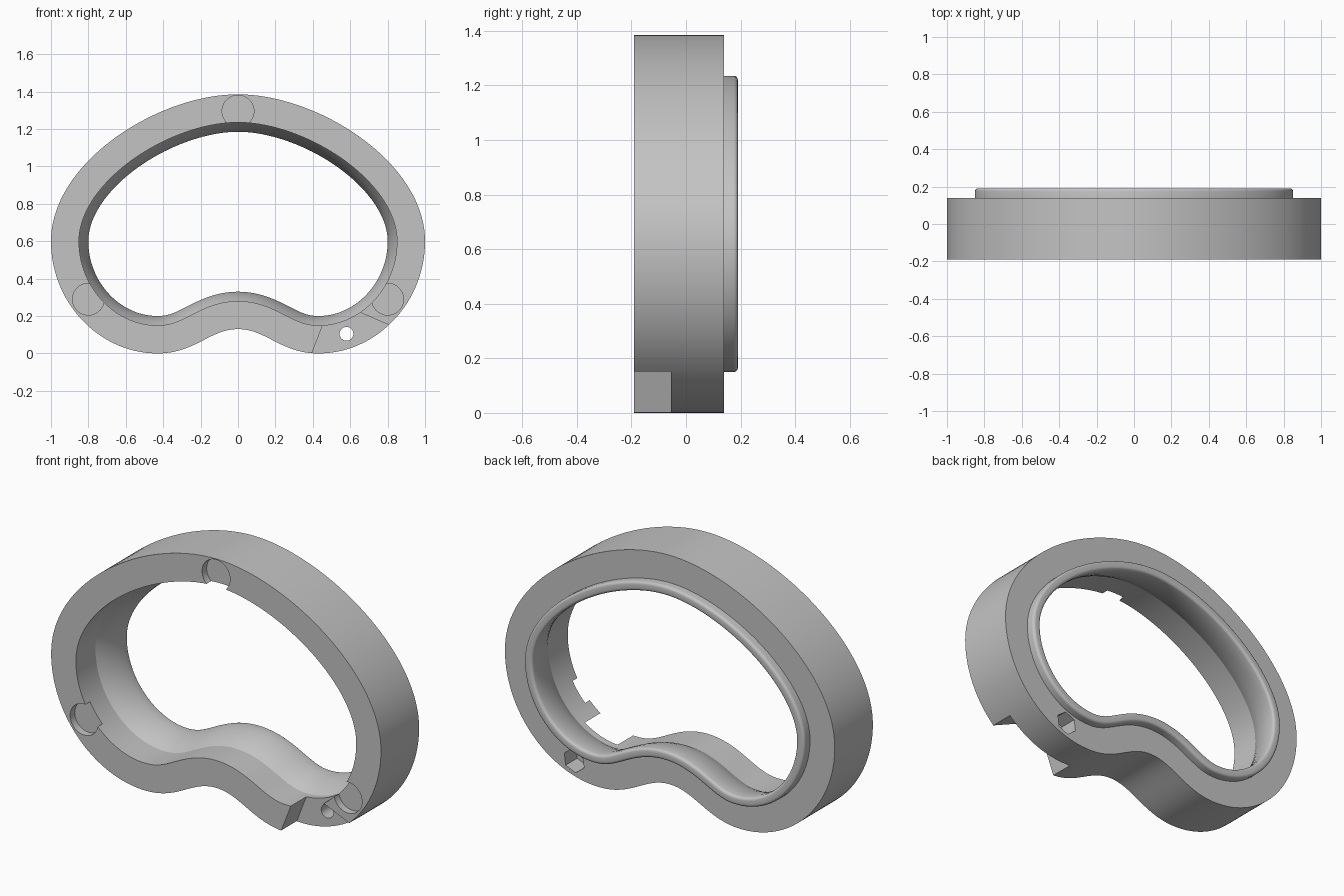
import bpy, bmesh, math
from mathutils import Vector
from mathutils.geometry import interpolate_bezier

cube = bpy.data.objects.get("Cube")
if cube:
    bpy.data.objects.remove(cube, do_unlink=True)

grey = bpy.data.materials.new("plain_grey")
grey.use_nodes = True
grey.diffuse_color = (0.55, 0.55, 0.55, 1)
grey.node_tree.nodes["Principled BSDF"].inputs["Base Color"].default_value = grey.diffuse_color

FRONT, BACK, LIP = -0.19, 0.14, 0.19


def make_object(name, bm):
    bmesh.ops.recalc_face_normals(bm, faces=bm.faces)
    mesh = bpy.data.meshes.new(name)
    bm.to_mesh(mesh)
    bm.free()
    mesh.materials.append(grey)
    obj = bpy.data.objects.new(name, mesh)
    bpy.context.collection.objects.link(obj)
    return obj


def prism(name, outline, y0, y1):
    """Solid with an x/z outline between two depths."""
    bm = bmesh.new()
    face = bm.faces.new([bm.verts.new((x, y0, z)) for x, z in outline])
    new = bmesh.ops.extrude_face_region(bm, geom=[face])["geom"]
    for v in new:
        if isinstance(v, bmesh.types.BMVert):
            v.co.y = y1
    return make_object(name, bm)


def circle(x, z, r, n, turn=0.0):
    angles = [turn + 2 * math.pi * i / n for i in range(n)]
    return [(x + r * math.cos(a), z + r * math.sin(a)) for a in angles]


def arc(cx, cy, r, start, end, n=4):
    angles = [math.radians(start + (end - start) * i / n) for i in range(n + 1)]
    return [(cx + r * math.cos(a), cy + r * math.sin(a)) for a in angles]


# Kidney outline: half from three curve pieces, then mirrored
pieces = [
    ((0, 1.385), (0.43, 1.385), (1, 1.02), (1, 0.6)),
    ((1, 0.6), (1, 0.27), (0.74, 0), (0.43, 0)),
    ((0.43, 0), (0.23, 0), (0.15, 0.13), (0, 0.13)),
]
half = []
for piece in pieces:
    half += interpolate_bezier(*[Vector(p) for p in piece], 40)[:-1]
half.append(Vector((0, 0.13)))
outline = half + [Vector((-p.x, p.y)) for p in reversed(half[1:-1])]

# Ring cross-section as (inward offset, depth)
section = [(0, FRONT), (0.15, FRONT), (0.15, -0.02), (0.168, 0.015),
           (0.183, 0.055), (0.194, 0.1), (0.2, 0.14)]
section += arc(0.185, LIP - 0.015, 0.015, 0, 90)
section += arc(0.165, LIP - 0.015, 0.015, 90, 180)
section += [(0.15, BACK), (0, BACK)]

# Sweep the section round the outline
bm = bmesh.new()
rows = []
count = len(outline)
for i, p in enumerate(outline):
    along = (outline[(i + 1) % count] - outline[i - 1]).normalized()
    inward = Vector((along.y, -along.x))
    row = []
    for offset, depth in section:
        q = p + inward * offset
        row.append(bm.verts.new((q.x, depth, q.y)))
    rows.append(row)
for i in range(count):
    a, b = rows[i], rows[(i + 1) % count]
    for j in range(len(section)):
        k = (j + 1) % len(section)
        bm.faces.new((a[j], a[k], b[k], b[j]))
ring = make_object("kidney_ring", bm)

# Round shallow pockets, clip notch, screw hole and hexagonal nut pocket
cutters = [prism("round_pocket", circle(x, z, 0.085, 48), FRONT - 0.1, FRONT + 0.04)
           for x, z in ((0, 1.295), (0.8, 0.29), (-0.8, 0.29))]
notch = [(0.494, 0.255), (0.355, -0.1), (0.95, -0.1), (0.95, 0.09), (0.57, 0.255)]
cutters.append(prism("clip_notch", notch, FRONT - 0.1, -0.055))
cutters.append(prism("screw_hole", circle(0.58, 0.105, 0.037, 32), -0.3, 0.3))
cutters.append(prism("nut_pocket", circle(0.58, 0.105, 0.065, 6, 0.4), 0.04, 0.3))

bpy.context.view_layer.objects.active = ring
for cutter in cutters:
    cutter.hide_render = True
    mod = ring.modifiers.new(cutter.name, "BOOLEAN")
    mod.operation = "DIFFERENCE"
    mod.solver = "EXACT"
    mod.object = cutter
    bpy.ops.object.modifier_apply(modifier=mod.name)
    bpy.data.objects.remove(cutter, do_unlink=True)

# Smooth walls with crisp edges
bpy.ops.object.select_all(action="DESELECT")
ring.select_set(True)
bpy.ops.object.shade_smooth_by_angle(angle=math.radians(25))
